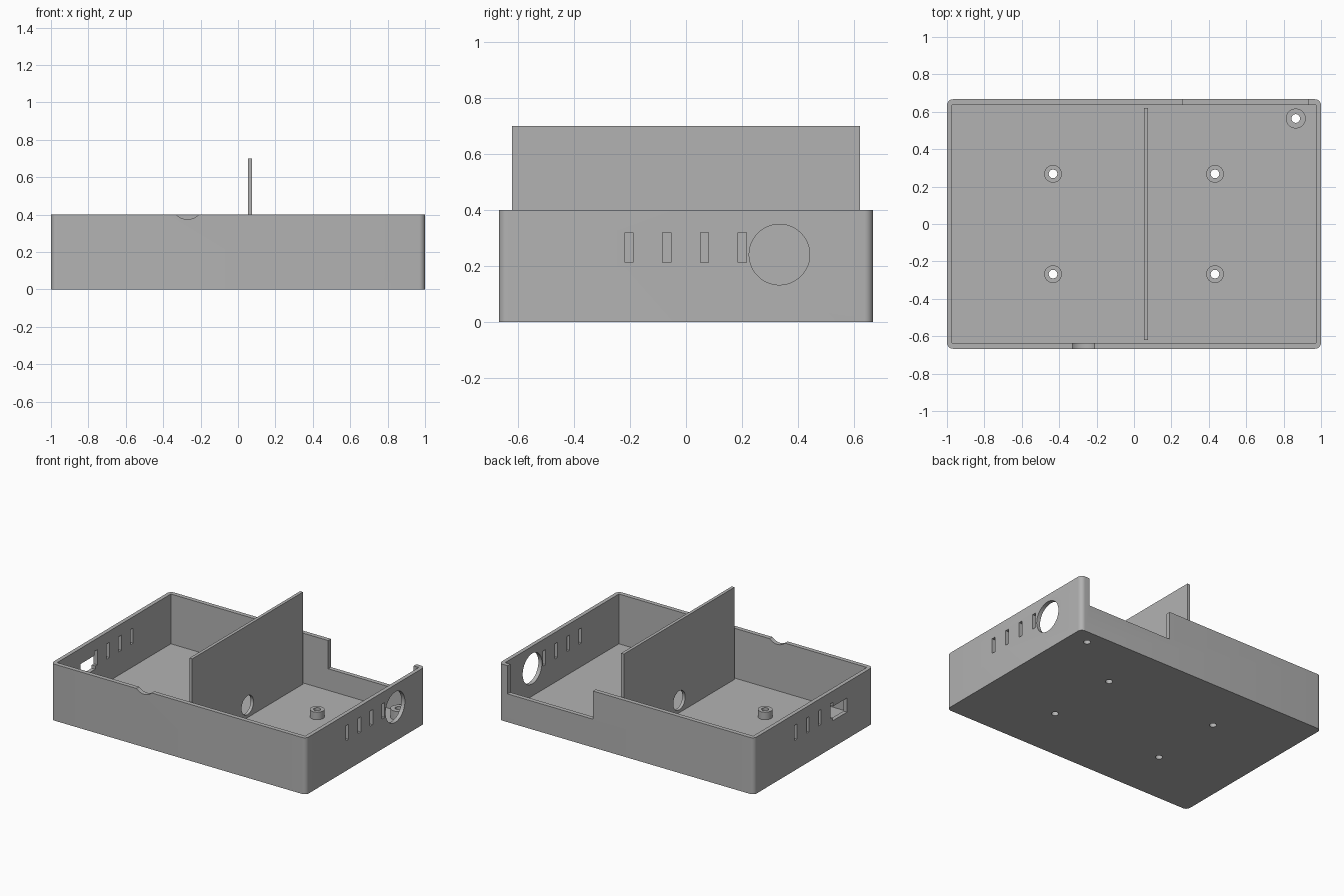
import bpy, bmesh
from math import pi
from mathutils import Matrix

cube = bpy.data.objects.get("Cube")
if cube:
    bpy.data.objects.remove(cube, do_unlink=True)

grey = bpy.data.materials.new("plain grey")
grey.use_nodes = True
colour = (0.45, 0.45, 0.45, 1)
grey.diffuse_color = colour
grey.node_tree.nodes["Principled BSDF"].inputs["Base Color"].default_value = colour

HX, HY, HEIGHT = 1.0, 0.667, 0.4
WALL, FLOOR = 0.028, 0.047


def finish(name, bm):
    mesh = bpy.data.meshes.new(name)
    bm.to_mesh(mesh)
    bm.free()
    obj = bpy.data.objects.new(name, mesh)
    bpy.context.collection.objects.link(obj)
    mesh.materials.append(grey)
    return obj


def box(name, x, y, z, corner=0):
    """Box from (min, max) pairs, with optional rounded upright edges."""
    bm = bmesh.new()
    bmesh.ops.create_cube(bm, size=1)
    spans = (x, y, z)
    for v in bm.verts:
        v.co = [lo + (c + 0.5) * (hi - lo) for c, (lo, hi) in zip(v.co, spans)]
    if corner:
        upright = [e for e in bm.edges
                   if abs(e.verts[0].co.z - e.verts[1].co.z) > 0.01]
        bmesh.ops.bevel(bm, geom=upright, offset=corner, segments=8,
                        profile=0.5, affect='EDGES')
    return finish(name, bm)


def cylinder(name, centre, radius, length, axis='Z'):
    turn = {'X': Matrix.Rotation(pi / 2, 4, 'Y'),
            'Y': Matrix.Rotation(pi / 2, 4, 'X'), 'Z': Matrix()}[axis]
    bm = bmesh.new()
    bmesh.ops.create_cone(bm, cap_ends=True, segments=48, radius1=radius,
                          radius2=radius, depth=length,
                          matrix=Matrix.Translation(centre) @ turn)
    return finish(name, bm)


def cut(target, cutter):
    cutter.hide_render = True
    mod = target.modifiers.new("cut", 'BOOLEAN')
    mod.operation, mod.solver, mod.object = 'DIFFERENCE', 'EXACT', cutter
    bpy.context.view_layer.objects.active = target
    bpy.ops.object.modifier_apply(modifier=mod.name)
    bpy.data.objects.remove(cutter, do_unlink=True)


# Open tray with rounded corners
tray = box("tray", (-HX, HX), (-HY, HY), (0, HEIGHT), corner=0.032)
ix, iy = HX - WALL, HY - 0.031
cut(tray, box("cavity", (-ix, ix), (-iy, iy), (FLOOR, 1)))

# Vent slots in both side walls
for side in (-1, 1):
    for y in (-0.203, -0.068, 0.066, 0.2):
        cut(tray, box("slot", (side - 0.1, side + 0.1),
                      (y - 0.015, y + 0.015), (0.213, 0.32)))

# Round port on the left side, square port on the right side
cut(tray, cylinder("round_port", (1, 0.333, 0.241), 0.108, 0.2, 'X'))
cut(tray, box("square_port", (-1.1, -0.9), (-0.375, -0.21), (0.19, 0.29)))

# Cable notch in the front rim, wide opening in the back wall
cut(tray, cylinder("cable_notch", (-0.27, -HY, 0.459), 0.084, 0.2, 'Y'))
cut(tray, box("back_opening", (0.262, 0.932), (0.6, 0.8), (0.2, 0.6)))

# Screw bosses, drilled through the floor
bosses = [(sx * 0.433, sy * 0.268, 0.047, 0.1)
          for sx in (-1, 1) for sy in (-1, 1)]
bosses.append((0.865, 0.564, 0.053, 0.11))
parts = [tray]
for x, y, radius, top in bosses:
    boss = cylinder("screw_boss", (x, y, (FLOOR + top) / 2), radius, top - FLOOR)
    for part in (boss, tray):
        cut(part, cylinder("drill", (x, y, 0), 0.023, 0.6))
    parts.append(boss)

# Tall divider with a cable hole
divider = box("divider", (0.053, 0.075), (-0.62, 0.62), (FLOOR, 0.7))
cut(divider, cylinder("cable_hole", (0.064, 0, 0.135), 0.067, 0.2, 'X'))
parts.append(divider)

# Smooth round walls, crisp edges
bpy.ops.object.select_all(action='DESELECT')
for part in parts:
    part.select_set(True)
bpy.context.view_layer.objects.active = tray
bpy.ops.object.shade_smooth_by_angle(angle=pi / 6)
